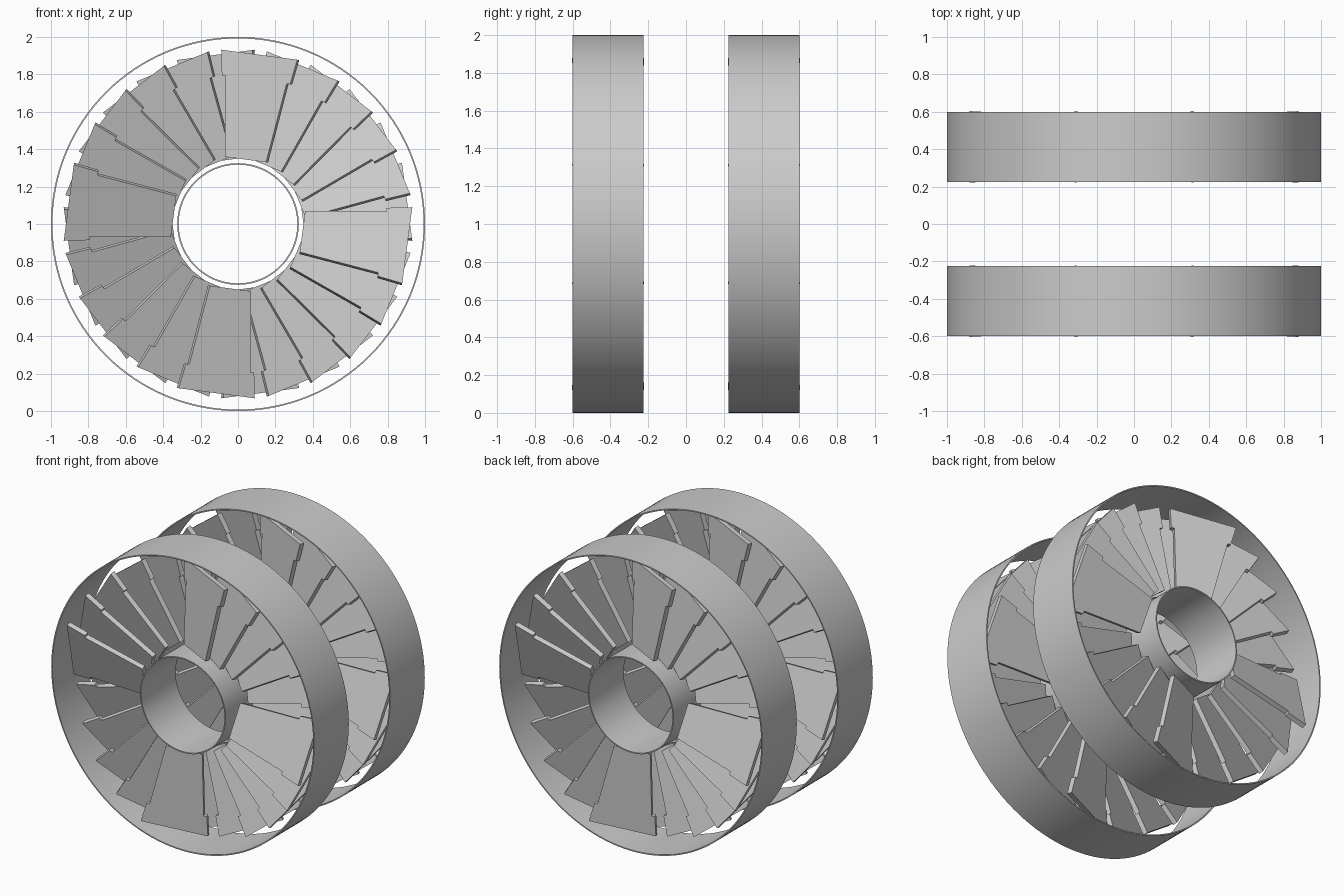
import bpy, bmesh
from math import radians, cos
from mathutils import Matrix

cube = bpy.data.objects.get("Cube")
if cube:
    bpy.data.objects.remove(cube, do_unlink=True)

WIDTH = 0.375          # axial depth of each wheel
OFFSET = 0.4125        # wheel centre along y
PITCH = radians(20)
THICK = 0.032
GROUPS, PER_GROUP = 4, 6
STAGGER = 0.0406       # axial step between neighbouring blades

grey = bpy.data.materials.new("light_grey")
grey.use_nodes = True
colour = (0.6, 0.6, 0.6, 1)
grey.diffuse_color = colour
grey.node_tree.nodes["Principled BSDF"].inputs["Base Color"].default_value = colour


def add_object(name, mesh, matrix):
    ob = bpy.data.objects.new(name, mesh)
    bpy.context.collection.objects.link(ob)
    ob.matrix_world = matrix
    return ob


def tube_mesh(name, outer, wall):
    """Open tube along y with a thin wall."""
    bm = bmesh.new()
    rims = []
    for radius in (outer, outer - wall):
        for y in (-WIDTH / 2, WIDTH / 2):
            ret = bmesh.ops.create_circle(
                bm, segments=128, radius=radius,
                matrix=Matrix.Translation((0, y, 0)) @ Matrix.Rotation(radians(90), 4, 'X'))
            rims.append(ret["verts"])
    a, b, c, d = rims
    for p, q in ((a, b), (b, d), (d, c), (c, a)):
        for i in range(128):
            j = (i + 1) % 128
            bm.faces.new((p[i], p[j], q[j], q[i]))
    bmesh.ops.recalc_face_normals(bm, faces=bm.faces)
    return finish(bm, name)


def blade_mesh():
    """Tapered plate with a shoulder on both long edges."""
    half = [(0.111, 0.347), (0.165, 0.777), (0.184, 0.777), (0.205, 0.912)]
    outline = half + [(-u, r) for u, r in reversed(half)]
    bm = bmesh.new()
    verts = [bm.verts.new((u / cos(PITCH), -THICK / 2, r)) for u, r in outline]
    face = bm.faces.new(verts)
    ret = bmesh.ops.extrude_face_region(bm, geom=[face])
    moved = [g for g in ret["geom"] if isinstance(g, bmesh.types.BMVert)]
    bmesh.ops.translate(bm, verts=moved, vec=(0, THICK, 0))
    bmesh.ops.recalc_face_normals(bm, faces=bm.faces)
    return finish(bm, "blade")


def finish(bm, name):
    mesh = bpy.data.meshes.new(name)
    bm.to_mesh(mesh)
    bm.free()
    mesh.materials.append(grey)
    return mesh


rim = tube_mesh("rim", 1.0, 0.008)
hub = tube_mesh("hub", 0.325, 0.008)
blade = blade_mesh()

for label, y in (("front", -OFFSET), ("back", OFFSET)):
    centre = Matrix.Translation((0, y, 1))
    # Outer rim and hub sleeve
    for mesh in (rim, hub):
        ob = add_object(f"{label}_{mesh.name}", mesh, centre)
        bpy.ops.object.select_all(action='DESELECT')
        ob.select_set(True)
        bpy.context.view_layer.objects.active = ob
        bpy.ops.object.shade_smooth_by_angle(angle=radians(30))
    # Four groups of pitched blades, each group stepping backwards
    for g in range(GROUPS):
        for k in range(PER_GROUP):
            turn = radians(7.5 + 15 * k + 90 * g)
            shift = (k - (PER_GROUP - 1) / 2) * STAGGER
            matrix = (centre @ Matrix.Translation((0, shift, 0))
                      @ Matrix.Rotation(turn, 4, 'Y')
                      @ Matrix.Rotation(-PITCH, 4, 'Z'))
            add_object(f"{label}_blade_{g * PER_GROUP + k + 1}", blade, matrix)
